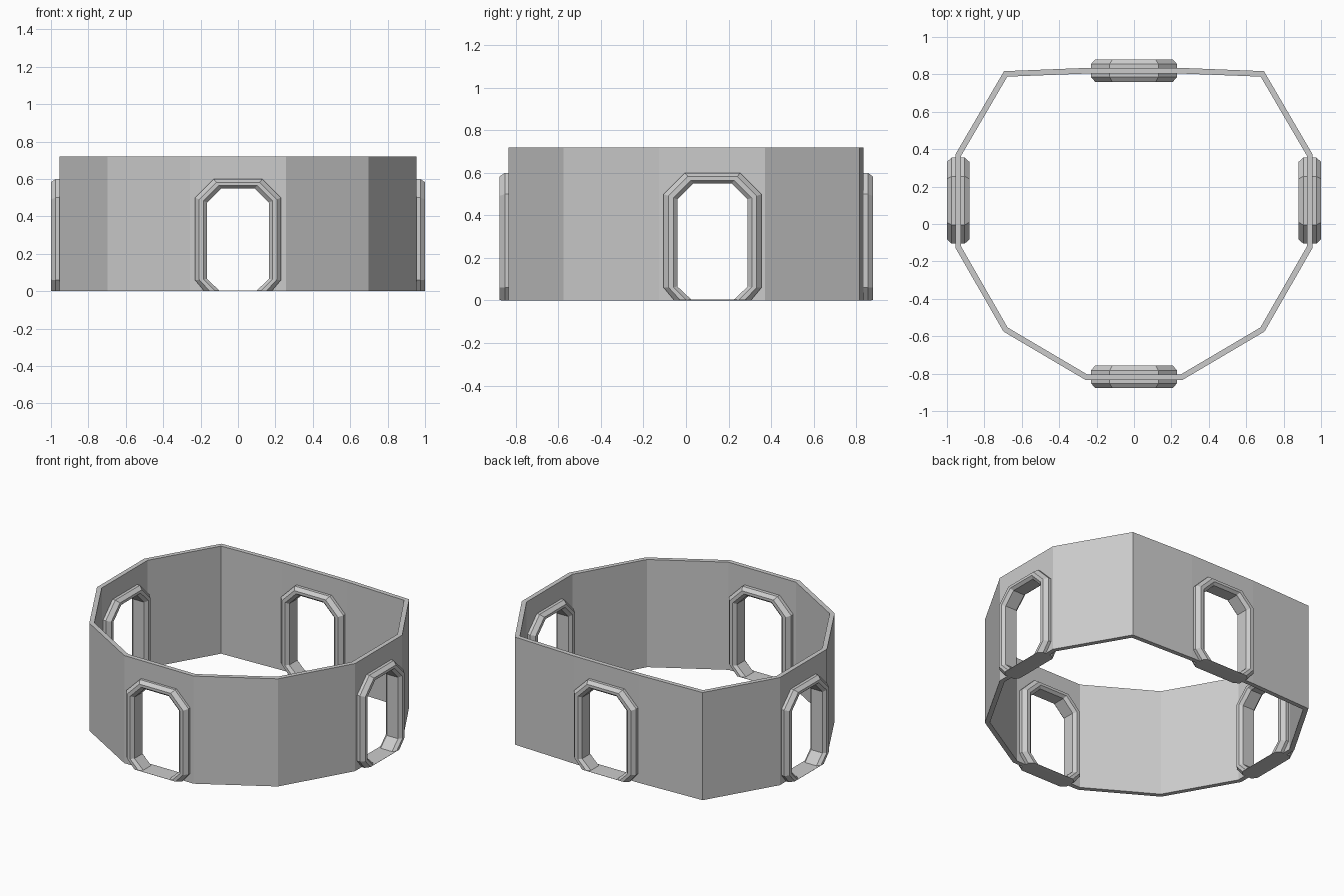
import bpy, bmesh, math
from mathutils import Vector, Matrix

if "Cube" in bpy.data.objects:
    bpy.data.objects.remove(bpy.data.objects["Cube"])

HEIGHT, THICK = 0.72, 0.03


def make_object(name, verts, faces):
    mesh = bpy.data.meshes.new(name)
    mesh.from_pydata(verts, [], faces)
    bm = bmesh.new()
    bm.from_mesh(mesh)
    bmesh.ops.recalc_face_normals(bm, faces=bm.faces)
    bm.to_mesh(mesh)
    bm.free()
    ob = bpy.data.objects.new(name, mesh)
    bpy.context.collection.objects.link(ob)
    return ob


def bridge_loops(loops):
    """Closed tube: each loop joins the next, the last joins the first."""
    n, m = len(loops[0]), len(loops)
    verts = [p for loop in loops for p in loop]
    faces = [(i*n + j, i*n + (j+1) % n, (i+1) % m*n + (j+1) % n, (i+1) % m*n + j)
             for i in range(m) for j in range(n)]
    return verts, faces


def mirrored(half):
    return half + [(-x, y) for x, y in reversed(half)]


def inset(points, d):
    """Mitred inward offset of a counter-clockwise outline."""
    out = []
    for i, p in enumerate(points):
        p = Vector(p)
        a = (p - Vector(points[i-1])).normalized()
        b = (Vector(points[(i+1) % len(points)]) - p).normalized()
        na, nb = Vector((-a.y, a.x)), Vector((-b.y, b.x))
        q = p + (na + nb) * d / (1 + na.dot(nb))
        out.append((q.x, q.y))
    return out


# Faceted ring wall
outer = mirrored([(0.257, -0.835), (0.698, -0.575), (0.955, -0.127),
                  (0.955, 0.372), (0.695, 0.817), (0.24, 0.835)])
inner = inset(outer, THICK)
wall = make_object("ring_wall", *bridge_loops([
    [(x, y, z) for x, y in outline]
    for outline, z in ((outer, 0), (outer, HEIGHT), (inner, HEIGHT), (inner, 0))]))

# Door frame: chamfered section swept between outer and inner octagons
oct_out = mirrored([(0.18, 0.0), (0.23, 0.06), (0.23, 0.50), (0.13, 0.60)])
oct_in = mirrored([(0.10, 0.004), (0.165, 0.065), (0.165, 0.475), (0.09, 0.55)])
section = [(0, -.035), (.35, -.06), (.7, -.06), (1, -.042),
           (1, .042), (.7, .06), (.35, .06), (0, .035)]


def octagon(t, depth):
    return [(a[0] + (b[0]-a[0])*t, depth, a[1] + (b[1]-a[1])*t)
            for a, b in zip(oct_out, oct_in)]


doors = {"front": (0, -0.817, 0), "right": (0.94, 0.125, 90),
         "back": (0, 0.82, 180), "left": (-0.94, 0.125, 270)}
for side, (x, y, angle) in doors.items():
    place = (Matrix.Translation((x, y, 0)) @
             Matrix.Rotation(math.radians(angle), 4, 'Z'))
    frame = make_object(side + "_door_frame",
                        *bridge_loops([octagon(t, d) for t, d in section]))
    frame.data.transform(place)

    # Opening cut through the wall, hidden inside the frame
    loops = [[(px, py, pz if pz > 0.02 else -0.05) for px, py, pz in octagon(0.6, d)]
             for d in (-0.1, 0.1)]
    verts, faces = bridge_loops(loops)
    cutter = make_object("door_cutter", verts,
                         faces[:8] + [tuple(range(8)), tuple(range(8, 16))])
    cutter.data.transform(place)
    cutter.hide_render = True
    mod = wall.modifiers.new("door", 'BOOLEAN')
    mod.operation, mod.solver, mod.object = 'DIFFERENCE', 'EXACT', cutter
    bpy.context.view_layer.objects.active = wall
    bpy.ops.object.modifier_apply(modifier=mod.name)
    bpy.data.objects.remove(cutter)
